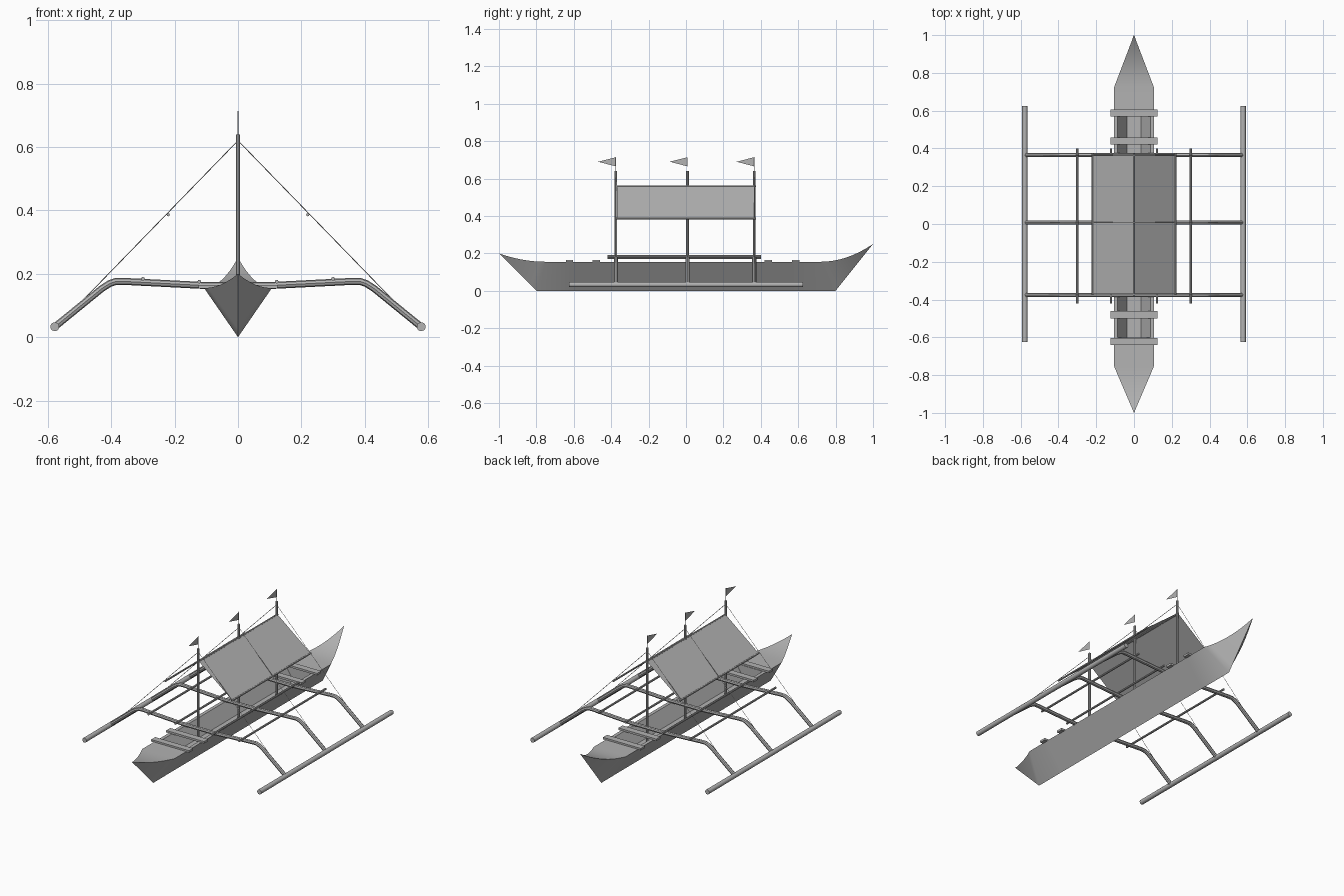
import bpy, bmesh
from mathutils import Vector

cube = bpy.data.objects.get("Cube")
if cube:
    bpy.data.objects.remove(cube)

grey = bpy.data.materials.new("plain_grey")
grey.use_nodes = True
grey.diffuse_color = (0.45, 0.45, 0.45, 1)
grey.node_tree.nodes["Principled BSDF"].inputs["Base Color"].default_value = (0.45, 0.45, 0.45, 1)


def activate(obj):
    bpy.ops.object.select_all(action='DESELECT')
    obj.select_set(True)
    bpy.context.view_layer.objects.active = obj


def mesh_object(name, bm, normals=True):
    if normals:
        bmesh.ops.recalc_face_normals(bm, faces=bm.faces)
    mesh = bpy.data.meshes.new(name)
    bm.to_mesh(mesh)
    bm.free()
    mesh.materials.append(grey)
    obj = bpy.data.objects.new(name, mesh)
    bpy.context.collection.objects.link(obj)
    return obj


def smooth(obj):
    activate(obj)
    bpy.ops.object.shade_smooth_by_angle(angle=0.7)


def tube(name, points, radius, resolution=2):
    """Round pole that follows a path."""
    curve = bpy.data.curves.new(name, 'CURVE')
    curve.dimensions = '3D'
    curve.bevel_depth = radius
    curve.bevel_resolution = resolution
    curve.use_fill_caps = True
    spline = curve.splines.new('POLY')
    spline.points.add(len(points) - 1)
    for point, co in zip(spline.points, points):
        point.co = (*co, 1)
    obj = bpy.data.objects.new(name, curve)
    bpy.context.collection.objects.link(obj)
    activate(obj)
    bpy.ops.object.convert(target='MESH')
    obj = bpy.context.object
    obj.data.materials.clear()
    obj.data.materials.append(grey)
    smooth(obj)
    return obj


def sheet(name, corners):
    bm = bmesh.new()
    bm.faces.new([bm.verts.new(c) for c in corners])
    return mesh_object(name, bm, False)


# Hull: V sections with raked, upswept ends
BEAM, SHEER = 0.107, 0.155
WELL = (-0.6, 0.575)
STEPS = 8


def end_sections(side, shoulder, rise):
    rows = []
    for i in range(STEPS + 1):
        t = i / STEPS
        top_y = side * (shoulder + (1 - shoulder) * t)
        width = max(BEAM * (1 - t), 0.001)
        top_z = SHEER + rise * t ** 2
        keel = Vector((0, side * (0.8 + 0.2 * t), (SHEER + rise) * t))
        rows.append((Vector((-width, top_y, top_z)), keel, Vector((width, top_y, top_z))))
    return rows


sections = end_sections(-1, 0.75, 0.045)[::-1]
for y in WELL:
    sections.append((Vector((-BEAM, y, SHEER)), Vector((0, y, 0)), Vector((BEAM, y, SHEER))))
sections += end_sections(1, 0.72, 0.095)

bm = bmesh.new()
rings = [[bm.verts.new(p) for p in row] for row in sections]
well_profile = [(-0.087, SHEER), (-0.037, 0.075), (0.037, 0.075), (0.087, SHEER)]
well = [[bm.verts.new((x, y, z)) for x, z in well_profile] for y in WELL]
for i, (a, b) in enumerate(zip(rings, rings[1:])):
    bm.faces.new((a[0], a[1], b[1], b[0]))
    bm.faces.new((a[1], a[2], b[2], b[1]))
    if i != STEPS + 1:
        bm.faces.new((a[2], a[0], b[0], b[2]))
    else:
        # open well with rims, sloped walls and a flat floor
        strip_a = [a[0]] + well[0] + [a[2]]
        strip_b = [b[0]] + well[1] + [b[2]]
        for j in range(5):
            bm.faces.new((strip_a[j + 1], strip_a[j], strip_b[j], strip_b[j + 1]))
        for end, ring in zip(well, (a, b)):
            bm.faces.new(end)
            bm.faces.new((ring[0], end[0], end[3], ring[2]))
bmesh.ops.remove_doubles(bm, verts=bm.verts, dist=0.0001)
smooth(mesh_object("hull", bm))

# Cross planks over the open well
for y in (-0.622, -0.48, 0.44, 0.587):
    bm = bmesh.new()
    bmesh.ops.create_cube(bm, size=1)
    bmesh.ops.scale(bm, vec=(0.25, 0.038, 0.012), verts=bm.verts)
    bmesh.ops.translate(bm, vec=(0, y, SHEER + 0.004), verts=bm.verts)
    mesh_object("seat_plank", bm)

# Outrigger beams, masts, stays and flags at three stations
half_beam = [(0.105, 0.163), (0.36, 0.176), (0.385, 0.176), (0.405, 0.169),
             (0.43, 0.153), (0.575, 0.035)]
for y in (-0.375, 0.008, 0.365):
    path = [(-x, y, z) for x, z in reversed(half_beam)] + [(x, y, z) for x, z in half_beam]
    tube("outrigger_beam", path, 0.011)
    tube("mast", [(0, y, 0.07), (0, y, 0.64)], 0.007)
    tube("flag_staff", [(0, y, 0.63), (0, y, 0.714)], 0.0012, 0)
    sheet("flag", [(0, y, 0.714), (0, y - 0.095, 0.69), (0, y, 0.665)])
    for side in (-1, 1):
        tube("stay_rope", [(0, y, 0.62), (side * 0.52, y, 0.085)], 0.0013, 0)

# Floats, lengthwise poles and awning on both sides
for side, word in ((-1, "right"), (1, "left")):
    tube(word + "_float", [(side * 0.578, -0.625, 0.033), (side * 0.578, 0.625, 0.033)], 0.014, 4)
    for x, z in ((0.3, 0.184), (0.122, 0.175)):
        tube(word + "_lengthwise_pole", [(side * x, -0.42, z), (side * x, 0.4, z)], 0.006)
    tube(word + "_eave_pole", [(side * 0.22, -0.375, 0.386), (side * 0.22, 0.375, 0.386)], 0.005)
    corners = [(0, -0.37, 0.562), (side * 0.22, -0.37, 0.388),
               (side * 0.22, 0.37, 0.388), (0, 0.37, 0.562)]
    sheet(word + "_awning", corners if side > 0 else corners[::-1])
tube("ridge_pole", [(0, -0.375, 0.559), (0, 0.375, 0.559)], 0.005)
